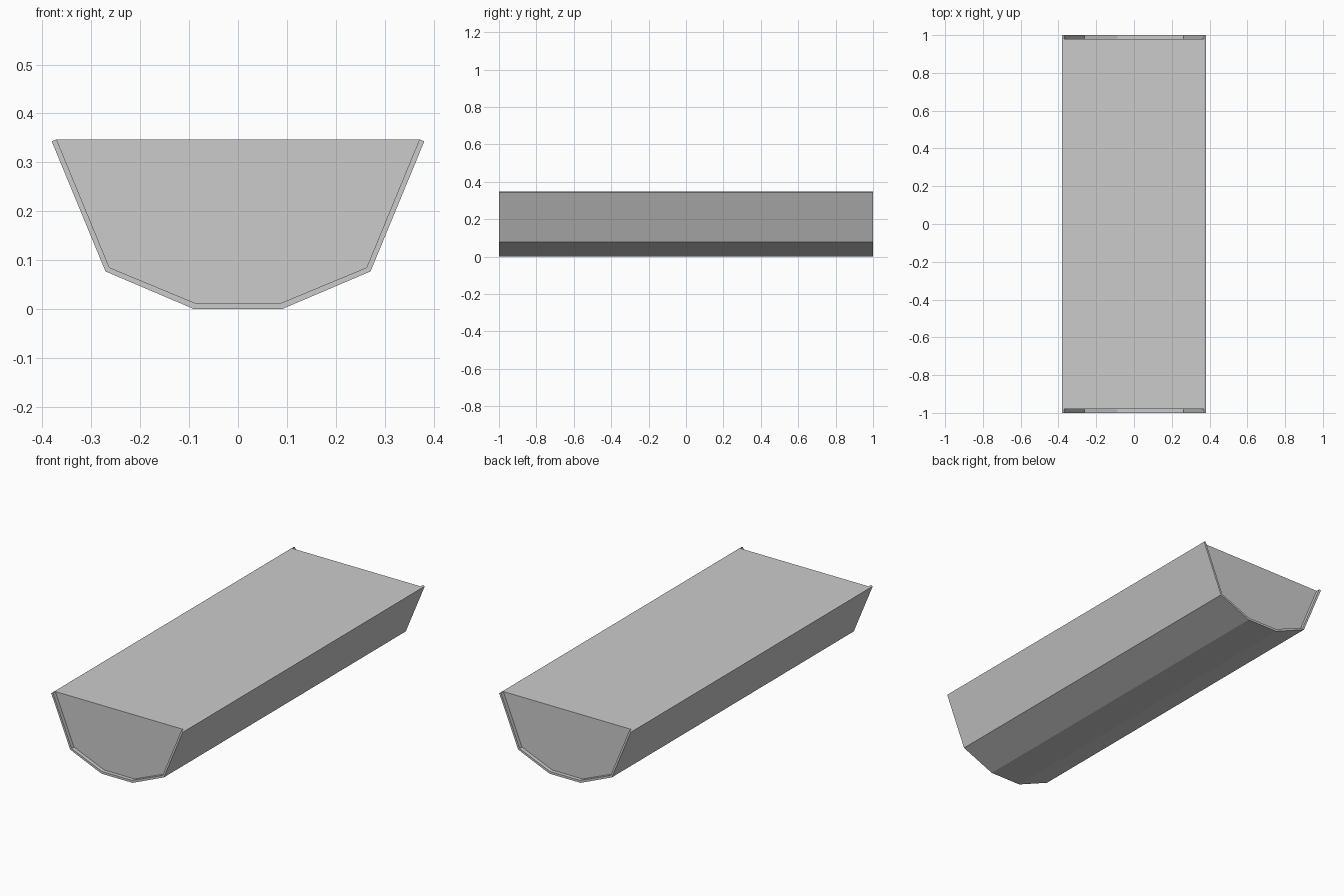
import bpy
import bmesh

cube = bpy.data.objects.get("Cube")
if cube:
    bpy.data.objects.remove(cube, do_unlink=True)


def make_material(name, value):
    mat = bpy.data.materials.new(name)
    mat.use_nodes = True
    colour = (value, value, value, 1)
    mat.diffuse_color = colour
    mat.node_tree.nodes["Principled BSDF"].inputs["Base Color"].default_value = colour
    return mat


def extrude_profile(name, points, half_length, mat):
    """Closed x-z outline swept along y, centred on the origin."""
    bm = bmesh.new()
    face = bm.faces.new([bm.verts.new((x, -half_length, z)) for x, z in points])
    swept = bmesh.ops.extrude_face_region(bm, geom=[face])["geom"]
    verts = [v for v in swept if isinstance(v, bmesh.types.BMVert)]
    bmesh.ops.translate(bm, verts=verts, vec=(0, 2 * half_length, 0))
    bmesh.ops.recalc_face_normals(bm, faces=bm.faces)
    mesh = bpy.data.meshes.new(name)
    bm.to_mesh(mesh)
    bm.free()
    mesh.materials.append(mat)
    obj = bpy.data.objects.new(name, mesh)
    bpy.context.collection.objects.link(obj)
    return obj


def mirrored(half):
    """Left rim to keel, then the mirror image back up to the right rim."""
    return half + [(-x, z) for x, z in reversed(half)]


grey = make_material("plain grey", 0.6)

outer = mirrored([(-0.381, 0.343), (-0.271, 0.077), (-0.09, 0.0)])
inner = mirrored([(-0.371, 0.347), (-0.263, 0.085), (-0.087, 0.012)])

# Thin faceted trough wall, open along the top
extrude_profile("trough_shell", outer + inner[::-1], 1.0, grey)

# Solid filling, level with the rim and set back from both ends
extrude_profile("trough_filling", inner, 0.98, grey)
